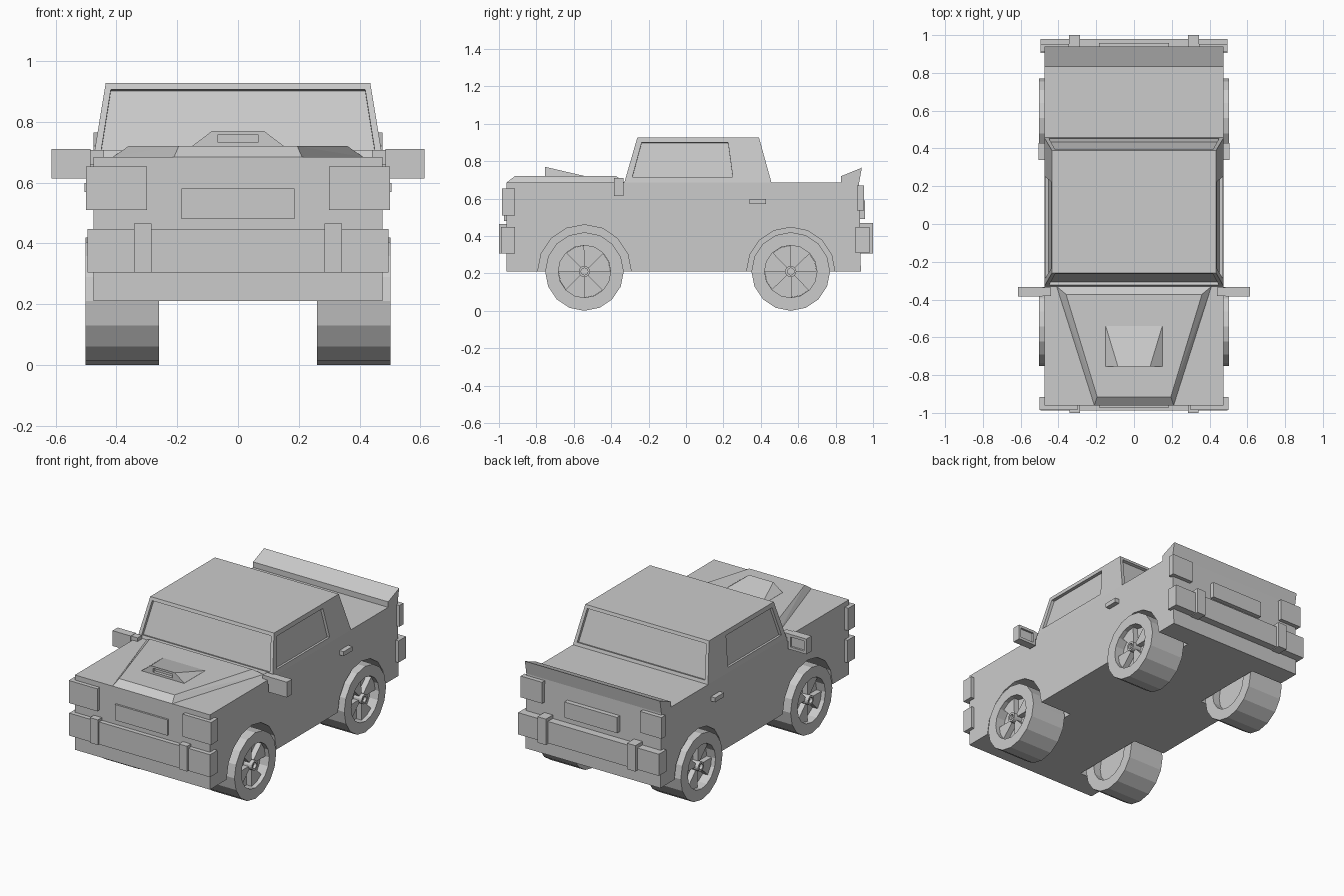
import bpy, bmesh, math
from mathutils import Vector

if "Cube" in bpy.data.objects:
    bpy.data.objects.remove(bpy.data.objects["Cube"])

grey = bpy.data.materials.new("body grey")
grey.diffuse_color = (0.6, 0.6, 0.6, 1)
grey.use_nodes = True
grey.node_tree.nodes["Principled BSDF"].inputs["Base Color"].default_value = grey.diffuse_color


def finish(name, bm):
    bmesh.ops.recalc_face_normals(bm, faces=bm.faces)
    me = bpy.data.meshes.new(name)
    bm.to_mesh(me)
    bm.free()
    me.materials.append(grey)
    ob = bpy.data.objects.new(name, me)
    bpy.context.collection.objects.link(ob)
    return ob


def hull(name, pts):
    bm = bmesh.new()
    for p in pts:
        bm.verts.new(p)
    bmesh.ops.convex_hull(bm, input=bm.verts)
    bmesh.ops.dissolve_limit(bm, angle_limit=0.005, verts=bm.verts, edges=bm.edges)
    return finish(name, bm)


def box(name, x0, x1, y0, y1, z0, z1):
    return hull(name, [(x, y, z) for x in (x0, x1) for y in (y0, y1) for z in (z0, z1)])


def slab(quad, depth):
    # window-shaped cutter centred on a panel's surface
    q = [Vector(p) for p in quad]
    n = (q[1] - q[0]).cross(q[2] - q[0]).normalized() * depth
    return hull("cutter", [p + n for p in q] + [p - n for p in q])


def arc(y, z, r, x, a0=0, a1=360, n=16):
    return [(x, y + r * math.cos(math.radians(a0 + (a1 - a0) * i / n)),
             z + r * math.sin(math.radians(a0 + (a1 - a0) * i / n))) for i in range(n + 1 if a1 - a0 < 360 else n)]


def cut(ob, cutters):
    for c in cutters:
        m = ob.modifiers.new("cut", 'BOOLEAN')
        m.operation, m.solver, m.object = 'DIFFERENCE', 'EXACT', c
    bpy.context.view_layer.update()
    dg = bpy.context.evaluated_depsgraph_get()
    me = bpy.data.meshes.new_from_object(ob.evaluated_get(dg))
    ob.modifiers.clear()
    ob.data = me
    for c in cutters:
        bpy.data.objects.remove(c)


def lathe(name, profile, y, z, n=16):
    # profile of (x, radius) turned about the axle; ends are closed
    bm = bmesh.new()
    rings = [[bm.verts.new(p) for p in arc(y, z, r, x, n=n)] for x, r in profile]
    for a, b in zip(rings, rings[1:]):
        for i in range(n):
            j = (i + 1) % n
            bm.faces.new((a[i], a[j], b[j], b[i]))
    bm.faces.new(rings[0])
    bm.faces.new(rings[-1])
    return finish(name, bm)


# lower body with wheel wells
W = 0.475
AXLES = ((-0.543, 0.25), (0.56, 0.236))
body = hull("body", [(s * W, y, z) for s in (1, -1) for y, z in
                     ((-0.96, 0.21), (-0.96, 0.685), (0.925, 0.685), (0.935, 0.21))])
cut(body, [hull("cutter", arc(y, 0.2101, r, s * 0.25) + arc(y, 0.2101, r, s * 0.6))
           for y, r in AXLES for s in (1, -1)])

# raised tail lip
hull("tail_lip", [(s * W, y, z) for s in (1, -1) for y, z in
                  ((0.83, 0.68), (0.83, 0.72), (0.94, 0.765), (0.925, 0.68))])

# cabin with recessed windows
cabin = hull("cabin", [(s * x, y, z) for s in (1, -1) for x, y, z in
                       ((W, -0.33, 0.685), (W, 0.457, 0.685), (0.435, -0.26, 0.927), (0.435, 0.39, 0.927))])


def side_x(z):
    return W - 0.04 * (z - 0.685) / 0.242


def end_y(z, rear):
    t = (z - 0.685) / 0.242
    return 0.457 - 0.067 * t if rear else -0.33 + 0.07 * t


cutters = [slab([(s * side_x(z), y, z) for y, z in
                 ((-0.287, 0.715), (0.25, 0.715), (0.225, 0.9), (-0.237, 0.9))], 0.018) for s in (1, -1)]
cutters += [slab([(x, end_y(z, rear), z) for x, z in
                  ((-0.45, 0.705), (0.45, 0.705), (0.418, 0.907), (-0.418, 0.907))], 0.018) for rear in (0, 1)]
cut(cabin, cutters)

# raised bonnet panel and air scoop
hull("bonnet_panel", [(s * x, y, z) for s in (1, -1) for x, y, z in
                      ((0.41, -0.33, 0.685), (0.21, -0.96, 0.685), (0.36, -0.372, 0.72), (0.195, -0.915, 0.72))])
scoop = hull("air_scoop", [(s * x, y, z) for s in (1, -1) for x, y, z in
                           ((0.15, -0.54, 0.72), (0.15, -0.54, 0.71), (0.15, -0.755, 0.71),
                            (0.15, -0.755, 0.721), (0.085, -0.755, 0.77))])
cut(scoop, [box("cutter", -0.068, 0.068, -0.8, -0.735, 0.733, 0.757)])

# bumpers and number panels
box("front_bumper", -0.495, 0.495, -0.988, -0.915, 0.305, 0.448)
box("rear_bumper", -0.495, 0.495, 0.905, 0.98, 0.31, 0.448)
box("front_panel", -0.185, 0.185, -0.972, -0.94, 0.48, 0.58)
box("rear_panel", -0.185, 0.185, 0.91, 0.957, 0.49, 0.59)

for s, side in ((1, "left"), (-1, "right")):
    # lights, bumper guards, mirrors and handles
    box(side + "_headlight", s * 0.3, s * 0.5, -0.985, -0.915, 0.51, 0.653)
    box(side + "_tail_light", s * 0.345, s * 0.495, 0.913, 0.953, 0.535, 0.67)
    box(side + "_front_guard", s * 0.285, s * 0.342, -1.0, -0.95, 0.305, 0.465)
    box(side + "_rear_guard", s * 0.285, s * 0.345, 0.92, 1.0, 0.305, 0.47)
    mirror = box(side + "_mirror", s * 0.485, s * 0.613, -0.385, -0.333, 0.613, 0.71)
    cut(mirror, [box("cutter", s * 0.502, s * 0.598, -0.345, -0.3, 0.63, 0.693)])
    box(side + "_mirror_arm", s * 0.44, s * 0.49, -0.38, -0.337, 0.66, 0.708)
    box(side + "_door_handle", s * 0.47, s * 0.505, 0.34, 0.428, 0.57, 0.598)

    # wheels: tyre, recessed rim, hub and wedge spokes
    for (y, r), end in zip(AXLES, ("front", "rear")):
        prof = [(0.31, 0.02), (0.31, 0.14), (0.26, 0.14), (0.26, 0.21), (0.502, 0.21), (0.502, 0.14),
                (0.44, 0.14), (0.44, 0.03), (0.498, 0.03), (0.498, 0.018), (0.48, 0.018)]
        lathe(side + "_" + end + "_wheel", [(s * x, q) for x, q in prof], y, 0.21)
        for k in range(4):
            a = k * 90
            hull(side + "_" + end + "_spoke", [p for x in (0.435, 0.475) for q, w in ((0.025, 22), (0.139, 22))
                                               for p in arc(y, 0.21, q, s * x, a + 22.5 - w, a + 22.5 + w, 2)])
